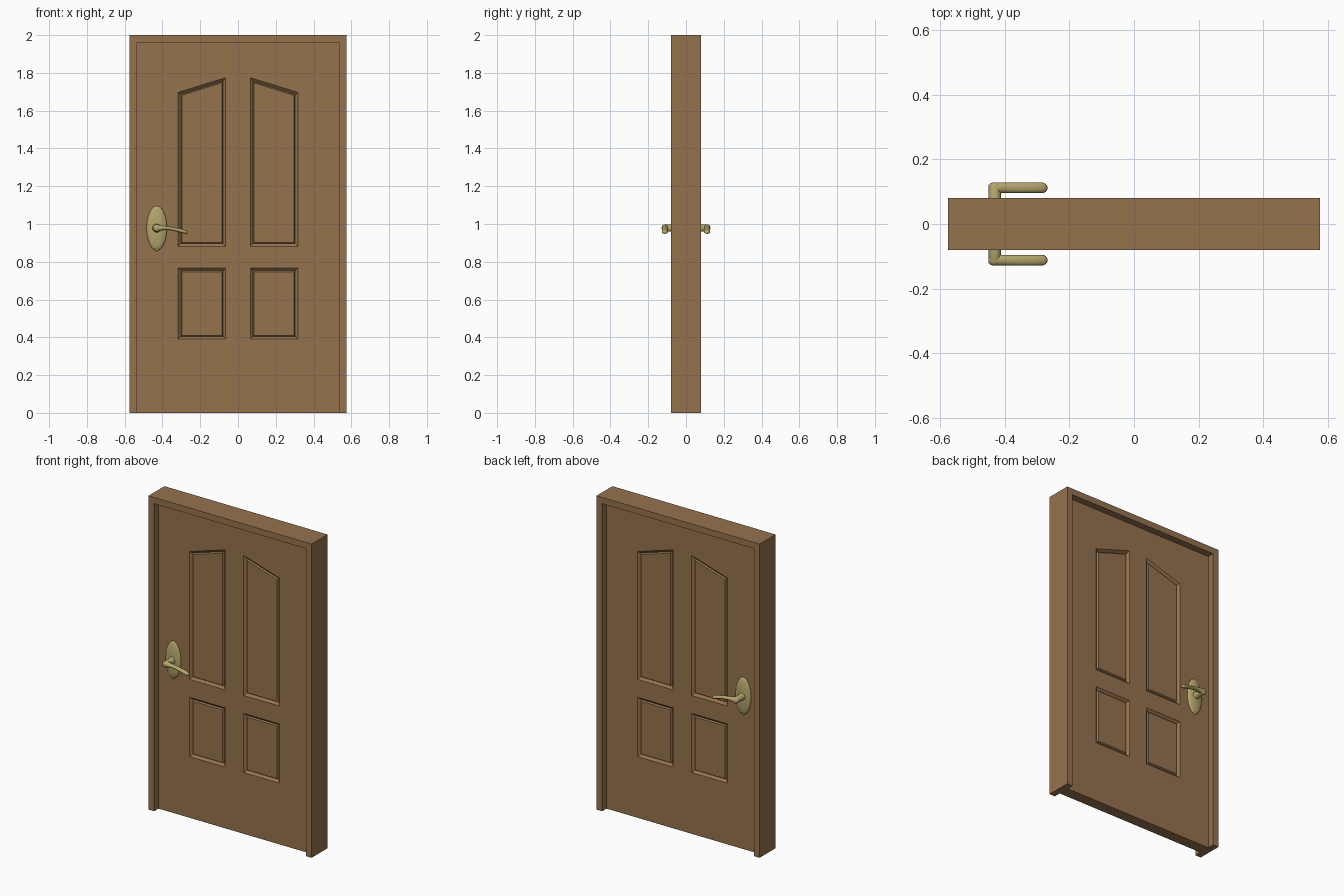
import bpy, bmesh, math
from mathutils import Matrix

if "Cube" in bpy.data.objects:
    bpy.data.objects.remove(bpy.data.objects["Cube"], do_unlink=True)


def material(name, colour):
    m = bpy.data.materials.new(name)
    m.use_nodes = True
    m.diffuse_color = colour
    m.node_tree.nodes["Principled BSDF"].inputs["Base Color"].default_value = colour
    return m


wood = material("warm brown wood", (0.30, 0.17, 0.075, 1))
brass = material("pale brass", (0.46, 0.38, 0.15, 1))


def finish(bm, name, mat, smooth=None):
    bmesh.ops.recalc_face_normals(bm, faces=bm.faces)
    mesh = bpy.data.meshes.new(name)
    bm.to_mesh(mesh)
    bm.free()
    mesh.materials.append(mat)
    ob = bpy.data.objects.new(name, mesh)
    bpy.context.collection.objects.link(ob)
    if smooth:
        bpy.ops.object.select_all(action="DESELECT")
        ob.select_set(True)
        bpy.context.view_layer.objects.active = ob
        bpy.ops.object.shade_smooth_by_angle(angle=math.radians(smooth))
    return ob


def bridge(bm, a, b):
    """Join two equal closed loops of vertices with quads."""
    n = len(a)
    for i in range(n):
        j = (i + 1) % n
        bm.faces.new((a[i], a[j], b[j], b[i]))


HALF_W, HEIGHT, HALF_D = 0.575, 2.0, 0.08
OPEN_W, OPEN_H, LEAF_D = 0.535, 1.96, 0.036

# Frame: upside-down U profile with full depth
bm = bmesh.new()
outer = [(-HALF_W, 0), (-HALF_W, HEIGHT), (HALF_W, HEIGHT), (HALF_W, 0)]
inner = [(OPEN_W, 0), (OPEN_W, OPEN_H), (-OPEN_W, OPEN_H), (-OPEN_W, 0)]
sides = []
for y in (-HALF_D, HALF_D):
    v = [bm.verts.new((x, y, z)) for x, z in outer + inner]
    for i in range(3):
        bm.faces.new((v[i], v[i + 1], v[6 - i], v[7 - i]))
    sides.append(v)
bridge(bm, *sides)
finish(bm, "door_frame", wood)


# Leaf: slab with four moulded panels on both faces
def panel(side, tall, d):
    """Panel outline, moved inwards by d; the tall panels have a sloping top."""
    x_in, x_out = 0.065 + d, 0.318 - d
    if tall:
        low, top = 0.882, lambda x: 1.775 - 0.31 * (x - 0.065) - 1.05 * d
    else:
        low, top = 0.39, lambda x: 0.768 - d
    pts = [(x_in, low + d), (x_out, low + d), (x_out, top(x_out)), (x_in, top(x_in))]
    return [(side * x, z) for x, z in pts]


bm = bmesh.new()
rims = []
for face in (-1, 1):
    def loop(points, depth=0.0):
        return [bm.verts.new((x, face * (LEAF_D - depth), z)) for x, z in points]

    def edges(vs):
        return [bm.edges.new((vs[i], vs[(i + 1) % len(vs)])) for i in range(len(vs))]

    rim = loop([(-OPEN_W, 0), (OPEN_W, 0), (OPEN_W, OPEN_H), (-OPEN_W, OPEN_H)])
    rims.append(rim)
    border = edges(rim)
    mouldings = []
    for side in (-1, 1):
        for tall in (True, False):
            rings = [loop(panel(side, tall, d), depth)
                     for d, depth in ((0, 0), (0.015, 0.014), (0.021, 0.005))]
            border += edges(rings[0])
            mouldings.append(rings)
    bmesh.ops.triangle_fill(bm, use_beauty=True, edges=border)
    for rings in mouldings:
        bridge(bm, rings[0], rings[1])
        bridge(bm, rings[1], rings[2])
        bm.faces.new(rings[2])
bridge(bm, *rims)
finish(bm, "door_leaf", wood)

# Handles: domed oval plate, round spindle and curved lever on each face
HX, HZ = -0.43, 0.978
# lever stations: x, z, half depth, half height
LEVER = [(-0.449, 0.978, 0.008, 0.008), (-0.442, 0.978, 0.014, 0.015),
         (-0.43, 0.978, 0.017, 0.019), (-0.41, 0.979, 0.017, 0.015),
         (-0.385, 0.979, 0.016, 0.010), (-0.35, 0.975, 0.016, 0.009),
         (-0.31, 0.966, 0.016, 0.010), (-0.28, 0.958, 0.016, 0.010),
         (-0.272, 0.956, 0.012, 0.008), (-0.268, 0.955, 0.005, 0.004)]

for face, label in ((-1, "front"), (1, "back")):
    # plate
    bm = bmesh.new()
    bmesh.ops.create_uvsphere(bm, u_segments=24, v_segments=12, radius=1)
    bmesh.ops.transform(bm, verts=bm.verts, matrix=Matrix.Translation((HX, face * LEAF_D, HZ))
                        @ Matrix.Diagonal((0.054, 0.018, 0.118, 1)))
    finish(bm, label + "_handle_plate", brass, 40)

    # drop-shaped tip under the plate
    bm = bmesh.new()
    bmesh.ops.create_uvsphere(bm, u_segments=12, v_segments=8, radius=0.01)
    bmesh.ops.translate(bm, verts=bm.verts, vec=(HX, face * LEAF_D, 0.866))
    finish(bm, label + "_plate_tip", brass, 40)

    # spindle, flared at the plate and rounded at its end
    bm = bmesh.new()
    previous = None
    for y, r in ((0.04, 0.03), (0.056, 0.021), (0.075, 0.019), (0.118, 0.019),
                 (0.125, 0.015), (0.128, 0.008)):
        ring = [bm.verts.new((HX + r * math.cos(a), face * y, HZ + r * math.sin(a)))
                for a in (math.tau * i / 20 for i in range(20))]
        if previous:
            bridge(bm, previous, ring)
        else:
            bm.faces.new(ring)
        previous = ring
    bm.faces.new(previous)
    finish(bm, label + "_handle_spindle", brass, 40)

    # lever
    bm = bmesh.new()
    previous = None
    for x, z, hy, hz in LEVER:
        ring = [bm.verts.new((x, face * 0.112 + hy * math.cos(a), z + hz * math.sin(a)))
                for a in (math.tau * i / 16 for i in range(16))]
        if previous:
            bridge(bm, previous, ring)
        else:
            bm.faces.new(ring)
        previous = ring
    bm.faces.new(previous)
    finish(bm, label + "_handle_lever", brass, 50)
